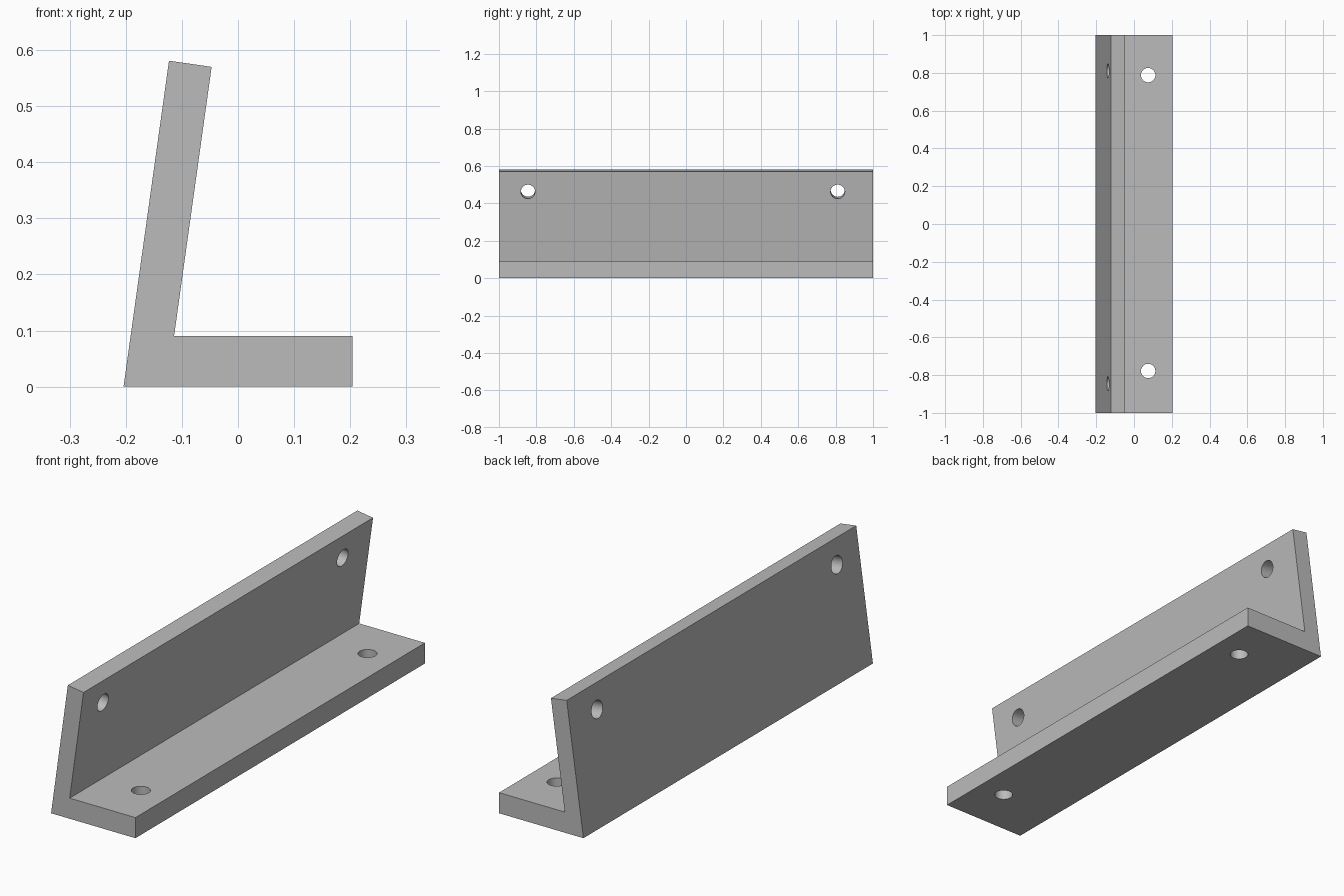
import bpy, bmesh, math
from mathutils import Vector

old = bpy.data.objects.get("Cube")
if old:
    bpy.data.objects.remove(old, do_unlink=True)

grey = bpy.data.materials.new("plain grey")
grey.use_nodes = True
grey.diffuse_color = (0.5, 0.5, 0.5, 1)
grey.node_tree.nodes["Principled BSDF"].inputs["Base Color"].default_value = (0.5, 0.5, 0.5, 1)

HOLE_RADIUS = 0.038


def mesh_object(name, bm):
    bmesh.ops.recalc_face_normals(bm, faces=bm.faces)
    mesh = bpy.data.meshes.new(name)
    bm.to_mesh(mesh)
    bm.free()
    mesh.materials.append(grey)
    obj = bpy.data.objects.new(name, mesh)
    bpy.context.collection.objects.link(obj)
    return obj


# Angle bracket: L profile with a leaning upright, extruded along y
profile = [(-0.204, 0), (0.204, 0), (0.204, 0.09), (-0.114, 0.09),
           (-0.047, 0.57), (-0.123, 0.581)]
bm = bmesh.new()
face = bm.faces.new([bm.verts.new((x, -1, z)) for x, z in profile])
ext = bmesh.ops.extrude_face_region(bm, geom=[face])
bmesh.ops.translate(bm, vec=(0, 2, 0),
                    verts=[v for v in ext["geom"] if isinstance(v, bmesh.types.BMVert)])
bracket = mesh_object("angle_bracket", bm)

# Screw holes: vertical through the base, square to the leaning upright
lean = Vector((profile[5][0] - profile[0][0], 0, profile[5][1]))
across = Vector((lean.z, 0, -lean.x))
holes = [
    ("base_hole_front", (0.075, -0.778, 0.045), Vector((0, 0, 1))),
    ("base_hole_back", (0.075, 0.788, 0.045), Vector((0, 0, 1))),
    ("upright_hole_front", (-0.1, -0.845, 0.468), across),
    ("upright_hole_back", (-0.1, 0.811, 0.468), across),
]
cutters = []
for name, centre, axis in holes:
    bm = bmesh.new()
    bmesh.ops.create_cone(bm, cap_ends=True, segments=48, radius1=HOLE_RADIUS,
                          radius2=HOLE_RADIUS, depth=0.2)
    cutter = mesh_object(name + "_cutter", bm)
    cutter.location = centre
    cutter.rotation_euler = axis.to_track_quat("Z", "Y").to_euler()
    cutter.hide_render = True
    cutters.append(cutter)
    cut = bracket.modifiers.new(name, "BOOLEAN")
    cut.operation = "DIFFERENCE"
    cut.solver = "EXACT"
    cut.object = cutter

# Apply the cuts, drop the cutters and smooth only the hole walls
bpy.ops.object.select_all(action="DESELECT")
bracket.select_set(True)
bpy.context.view_layer.objects.active = bracket
bpy.context.view_layer.update()
for name in [m.name for m in bracket.modifiers]:
    bpy.ops.object.modifier_apply(modifier=name)
for cutter in cutters:
    bpy.data.objects.remove(cutter, do_unlink=True)
bpy.ops.object.shade_smooth_by_angle(angle=math.radians(30))
